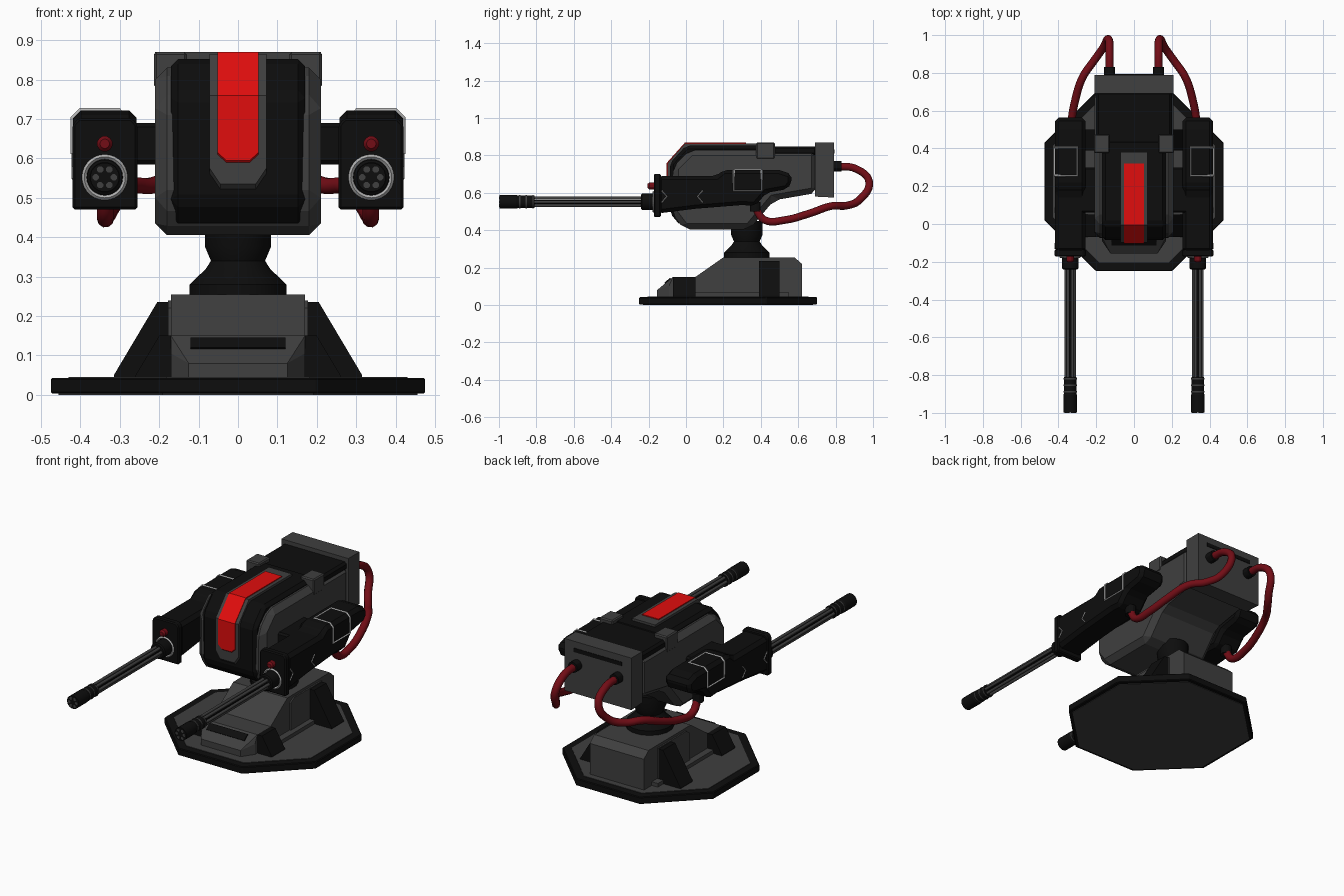
import bpy, bmesh
from math import cos, sin, pi
from mathutils import Vector

if "Cube" in bpy.data.objects:
    bpy.data.objects.remove(bpy.data.objects["Cube"])


def material(name, r, g, b):
    m = bpy.data.materials.new(name)
    m.diffuse_color = (r, g, b, 1)
    m.use_nodes = True
    m.node_tree.nodes["Principled BSDF"].inputs["Base Color"].default_value = m.diffuse_color
    return m


BLACK = material("black", .004, .004, .004)
GREY = material("dark_grey", .05, .05, .05)
RED = material("red", .75, .004, .004)
HOSE = material("hose_red", .17, .004, .008)
WHITE = material("white", .45, .45, .45)


def finish(name, data, mat, mirror=False, bevel=0):
    ob = bpy.data.objects.new(name, data)
    bpy.context.collection.objects.link(ob)
    data.materials.append(mat)
    if bevel:
        b = ob.modifiers.new("bevel", 'BEVEL')
        b.width, b.segments, b.limit_method = bevel, 1, 'ANGLE'
    if mirror:
        ob.modifiers.new("mirror", 'MIRROR').use_mirror_merge = False
    return ob


def from_bm(name, bm, mat, mirror=False, bevel=0):
    bmesh.ops.recalc_face_normals(bm, faces=bm.faces)
    me = bpy.data.meshes.new(name)
    bm.to_mesh(me)
    bm.free()
    return finish(name, me, mat, mirror, bevel)


def prism(name, pts, a, b, mat, axis='x', mirror=False, bevel=0):
    """Extrude a 2D outline from a to b along an axis."""
    place = {'x': lambda u, v, t: (t, u, v), 'y': lambda u, v, t: (u, t, v),
             'z': lambda u, v, t: (u, v, t)}[axis]
    bm = bmesh.new()
    lo = [bm.verts.new(place(u, v, a)) for u, v in pts]
    hi = [bm.verts.new(place(u, v, b)) for u, v in pts]
    bm.faces.new(lo)
    bm.faces.new(hi)
    n = len(pts)
    for i in range(n):
        bm.faces.new((lo[i], lo[(i + 1) % n], hi[(i + 1) % n], hi[i]))
    return from_bm(name, bm, mat, mirror, bevel)


def box(name, x, y, z, mat, mirror=False, bevel=0):
    return prism(name, [(x[0], y[0]), (x[1], y[0]), (x[1], y[1]), (x[0], y[1])],
                 z[0], z[1], mat, 'z', mirror, bevel)


def lathe(name, centre, profile, axis, mat, seg=16, mirror=False, angle=30):
    """Stack of rings (radius, position) around an axis, capped at both ends."""
    bm = bmesh.new()
    rings = []
    for r, t in profile:
        ring = []
        for i in range(seg):
            c, s = r * cos(2 * pi * (i + .5) / seg), r * sin(2 * pi * (i + .5) / seg)
            p = (centre[0] + c, t, centre[1] + s) if axis == 'y' else (centre[0] + c, centre[1] + s, t)
            ring.append(bm.verts.new(p))
        rings.append(ring)
    for a, b in zip(rings, rings[1:]):
        for i in range(seg):
            j = (i + 1) % seg
            bm.faces.new((a[i], a[j], b[j], b[i]))
    bm.faces.new(rings[0])
    bm.faces.new(rings[-1])
    ob = from_bm(name, bm, mat, mirror)
    bpy.context.view_layer.objects.active = ob
    ob.select_set(True)
    bpy.ops.object.shade_smooth_by_angle(angle=angle * pi / 180)
    ob.select_set(False)
    return ob


def tube(name, pts, r, mat, cyclic=False, smooth=False, res=0):
    cu = bpy.data.curves.new(name, 'CURVE')
    cu.dimensions, cu.bevel_depth, cu.bevel_resolution = '3D', r, res
    cu.use_fill_caps, cu.resolution_u = True, 6
    sp = cu.splines.new('BEZIER' if smooth else 'POLY')
    if smooth:
        sp.bezier_points.add(len(pts) - 1)
        for bp, p in zip(sp.bezier_points, pts):
            bp.co = p
            bp.handle_left_type = bp.handle_right_type = 'AUTO'
    else:
        sp.points.add(len(pts) - 1)
        for q, p in zip(sp.points, pts):
            q.co = (*p, 1)
        sp.use_smooth = False
    sp.use_cyclic_u = cyclic
    return finish(name, cu, mat, True)


# Base plate with inset grey faces above and below
def octagon(d):
    q = [(.2 - d * .4, -.25 + d), (.475 - d, .02 + d * .4), (.475 - d, .43 - d * .4), (.2 - d * .4, .70 - d)]
    return q + [(-x, y) for x, y in reversed(q)]


prism("base_plate", octagon(0), .003, .043, BLACK, 'z', bevel=.004)
prism("base_top", octagon(.045), .03, .0455, GREY, 'z')
prism("base_underside", octagon(.02), 0, .01, GREY, 'z')

# Pedestal and tapered nose
prism("pedestal", [(-.07, .04), (-.07, .15), (.05, .15), (.2, .255), (.58, .255), (.62, .22), (.62, .04)],
      -.17, .17, GREY)
bm = bmesh.new()
for s in (-1, 1):
    for p in [(.17, -.06, .04), (.17, -.06, .15), (.17, -.07, .15), (.17, -.09, .04), (.17, -.09, .105),
              (.125, -.155, .04), (.125, -.155, .08)]:
        bm.verts.new((s * p[0], p[1], p[2]))
bmesh.ops.convex_hull(bm, input=bm.verts)
from_bm("pedestal_nose", bm, GREY)
prism("nose_slot", [(-.085, .146), (-.115, .12), (-.105, .11), (-.075, .138)], -.12, .12, BLACK)

# Side panels, ledges and support fins
prism("pedestal_panel", [(.22, .06), (.22, .22), (.25, .24), (.5, .24), (.5, .06)], .16, .178, GREY, mirror=True)
box("pedestal_ledge", (.16, .208), (.0, .55), (.04, .066), GREY, True)
prism("rear_fin", [(.16, .04), (.16, .235), (.205, .235), (.315, .05), (.315, .04)], .39, .5, BLACK, 'y', True)
prism("front_fin", [(.16, .04), (.16, .15), (.2, .15), (.26, .05), (.26, .04)], -.07, .05, BLACK, 'y', True)

# Neck
lathe("neck", (0, .325), [(.125, .25), (.125, .28), (.083, .32), (.07, .34), (.085, .375), (.085, .45)],
      'z', BLACK)

# Turret shell, black core and rear deck
prism("turret_shell", [(-.075, .49), (-.01, .405), (.34, .405), (.47, .56), (.70, .60), (.70, .83),
                       (.02, .83), (-.07, .74)], -.21, .21, GREY, bevel=.03)
prism("turret_core", [(-.085, .49), (-.03, .425), (.2, .425), (.4, .6), (.45, .852), (.0, .852), (-.085, .76)],
      -.17, .17, BLACK, bevel=.018)
box("rear_deck", (-.2, .2), (.40, .70), (.8, .848), BLACK, bevel=.012)
box("shoulder_strap", (.13, .213), (.375, .475), (.78, .87), GREY, True, .006)
prism("rear_block", [(.69, .58), (.79, .575), (.79, .87), (.69, .87), (.69, .70)], -.21, .21, GREY)
box("rear_slot", (-.15, .15), (.78, .793), (.81, .832), BLACK)


# Folded strip running over the nose of the turret
def strip(name, w, tip, bottom, taper, end, lift, mat):
    rows = [(tip, -.086 - lift, bottom), (w, -.086 - lift, bottom + taper), (w, -.086 - lift, .76),
            (w, -.005, .853 + lift), (w, end, .853 + lift)]
    bm = bmesh.new()
    L = [bm.verts.new((-x, y, z)) for x, y, z in rows]
    R = [bm.verts.new(r) for r in rows]
    for i in range(4):
        bm.faces.new((L[i], R[i], R[i + 1], L[i + 1]))
    ext = bmesh.ops.extrude_face_region(bm, geom=bm.faces[:])
    for v in [g for g in ext["geom"] if isinstance(g, bmesh.types.BMVert)]:
        v.co += Vector((0, .03, -.03)) if v.co.y < end - .01 else Vector((0, 0, -.03))
    from_bm(name, bm, mat)


strip("crest_frame", .072, .045, .535, .04, .38, .012, GREY)
strip("crest_stripe", .052, .03, .595, .02, .32, .017, RED)

# Gun arms and housings
box("gun_arm", (.18, .29), (.06, .3), (.585, .69), BLACK, True, .01)
prism("gun_housing", [(-.15, .49), (.05, .515), (.3, .535), (.37, .53), (.43, .60), (.54, .62), (.565, .65),
                      (.565, .70), (.5, .722), (.2, .722), (.16, .69), (-.15, .69)],
      .257, .418, BLACK, mirror=True, bevel=.02)
prism("gun_flange", [(.255, .47), (.42, .47), (.42, .685), (.405, .702), (.27, .702), (.255, .685)],
      -.172, -.135, BLACK, 'y', True, .006)
lathe("gun_lamp", (.338, .637), [(.02, -.15), (.02, -.195), (.012, -.205)], 'y', HOSE, 12, True)

# Rotary barrels
GX, GZ = .338, .552
lathe("barrel_hub", (GX, GZ), [(.045, -.15), (.045, -.235), (.038, -.24)], 'y', BLACK, 20, True)
for i in range(6):
    a = i * pi / 3
    lathe("barrel_%d" % (i + 1), (GX + .023 * cos(a), GZ + .023 * sin(a)), [(.0085, -.2), (.0085, -1.0)],
          'y', GREY, 8, True, 50)
lathe("barrel_core", (GX, GZ), [(.012, -.2), (.012, -.9)], 'y', BLACK, 8, True)
lathe("muzzle", (GX, GZ), [(.034, -.81), (.034, -.90), (.037, -.905), (.037, -.998)], 'y', BLACK, 20, True)
for i, y in enumerate((-.815, -.85, -.885)):
    lathe("muzzle_band_%d" % (i + 1), (GX, GZ), [(.036, y), (.036, y - .007)], 'y', GREY, 20, True)

# White trim: hub ring, wraparound panel frame and side chevrons
tube("hub_ring", [(GX + .052 * cos(i * pi / 14), -.174, GZ + .052 * sin(i * pi / 14)) for i in range(28)],
     .006, WHITE, True)
fold = [(.30, .722), (.40, .722), (.419, .702), (.419, .612)]
tube("panel_frame", [(x, .255, z) for x, z in fold] + [(x, .405, z) for x, z in reversed(fold)],
     .006, WHITE, True)
for n, y0, d in (("front", -.13, .028), ("rear", .09, -.028)):
    tube("chevron_" + n, [(.418, y0, .612), (.418, y0 + d, .58), (.418, y0, .548)], .004, WHITE)

# Feed hoses and their sockets
lathe("rear_socket", (.13, .742), [(.03, .78), (.03, .832)], 'y', BLACK, 12, True)
lathe("gun_socket", (.335, .37), [(.03, .50), (.03, .55)], 'z', BLACK, 12, True)
tube("feed_hose", [(.13, .81, .742), (.13, .91, .728), (.135, .979, .66), (.165, .93, .565), (.215, .86, .532),
                   (.27, .78, .53), (.31, .66, .49), (.332, .53, .455), (.337, .42, .455), (.335, .37, .52)],
     .021, HOSE, smooth=True, res=3)
